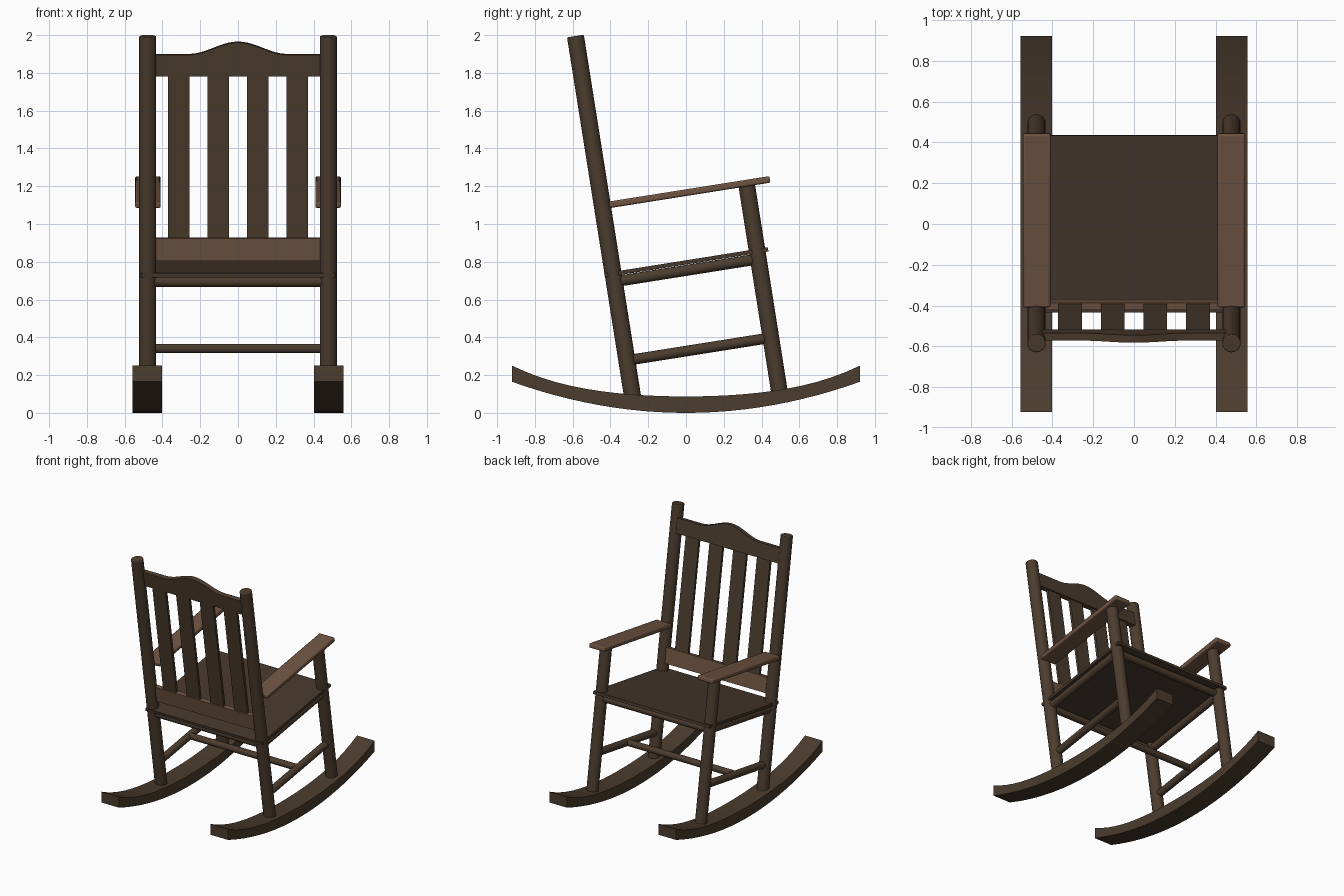
import bpy, bmesh, math
from mathutils import Matrix, Vector

if "Cube" in bpy.data.objects:
    bpy.data.objects.remove(bpy.data.objects["Cube"])

TILT = Matrix.Rotation(math.radians(9), 4, 'X')   # whole frame leans back on the rockers


def material(name, rgb):
    m = bpy.data.materials.new(name)
    m.diffuse_color = (*rgb, 1)
    m.use_nodes = True
    m.node_tree.nodes["Principled BSDF"].inputs["Base Color"].default_value = m.diffuse_color
    return m


DARK = material("dark_wood", (0.072, 0.045, 0.027))
SEAT = material("seat_wood", (0.061, 0.039, 0.025))
LIGHT = material("light_wood", (0.158, 0.088, 0.054))


def finish(bm, name, mat, matrix=TILT, bevel=0.0, smooth=True):
    bmesh.ops.recalc_face_normals(bm, faces=bm.faces)
    me = bpy.data.meshes.new(name)
    bm.to_mesh(me)
    bm.free()
    ob = bpy.data.objects.new(name, me)
    bpy.context.collection.objects.link(ob)
    me.materials.append(mat)
    ob.matrix_world = matrix
    if bevel:
        mod = ob.modifiers.new("bevel", 'BEVEL')
        mod.width, mod.segments = bevel, 2
    if smooth:
        bpy.ops.object.select_all(action='DESELECT')
        ob.select_set(True)
        bpy.context.view_layer.objects.active = ob
        bpy.ops.object.shade_smooth_by_angle(angle=math.radians(35))
    return ob


def rod(name, a, b, r, mat=DARK, bevel=0.0):
    """Round bar between two points of the untilted frame."""
    a, b = Vector(a), Vector(b)
    d = b - a
    place = Matrix.Translation((a + b) / 2) @ d.to_track_quat('Z', 'Y').to_matrix().to_4x4()
    bm = bmesh.new()
    bmesh.ops.create_cone(bm, cap_ends=True, segments=32, radius1=r, radius2=r,
                          depth=d.length, matrix=place)
    return finish(bm, name, mat, bevel=bevel)


def board(name, lo, hi, mat, bevel=0.0):
    """Flat board given by two opposite corners of the untilted frame."""
    lo, hi = Vector(lo), Vector(hi)
    bm = bmesh.new()
    bmesh.ops.create_cube(bm, size=1, matrix=Matrix.Translation((lo + hi) / 2)
                          @ Matrix.Diagonal((*(hi - lo), 1)))
    return finish(bm, name, mat, bevel=bevel, smooth=bevel > 0)


def extrude(name, outline, offset, mat, matrix):
    """Closed outline pushed along an offset."""
    bm = bmesh.new()
    face = bm.faces.new([bm.verts.new(p) for p in outline])
    new = bmesh.ops.extrude_face_region(bm, geom=[face])["geom"]
    bmesh.ops.translate(bm, vec=offset, verts=[v for v in new if isinstance(v, bmesh.types.BMVert)])
    return finish(bm, name, mat, matrix)


LEG_X, BACK, FRONT = 0.478, -0.266, 0.506

for s, side in ((-1, "left"), (1, "right")):
    x = s * LEG_X
    # posts
    rod(f"back_post_{side}", (x, BACK, 0.12), (x, BACK, 2.062), 0.045, bevel=0.005)
    rod(f"front_post_{side}", (x, FRONT, 0.04), (x, FRONT, 1.14), 0.044)
    # side rails
    rod(f"seat_rail_{side}", (x, BACK, 0.745), (x, FRONT, 0.745), 0.029)
    rod(f"side_stretcher_{side}", (x, BACK, 0.323), (x, FRONT, 0.323), 0.028)
    # armrest
    a, b = sorted((s * 0.409, s * 0.545))
    board(f"armrest_{side}", (a, -0.23, 1.134), (b, 0.632, 1.169), LIGHT, bevel=0.009)
    # curved rocker
    ys = [-0.922 + 1.844 * i / 24 for i in range(25)]
    x0 = s * 0.48 - 0.0775
    bottom = [(x0, y, 0.194 * y * y) for y in ys]
    top = [(x0, y, 0.087 + 0.12 * y * y + 0.085 * y ** 4) for y in reversed(ys)]
    extrude(f"rocker_{side}", bottom + top, (0.155, 0, 0), DARK, Matrix())

# cross rails
for name, f in (("back", BACK), ("front", FRONT)):
    rod(f"seat_rail_{name}", (-LEG_X, f, 0.745), (LEG_X, f, 0.745), 0.027)
rod("cross_stretcher", (-LEG_X, 0.12, 0.326), (LEG_X, 0.12, 0.326), 0.025)

# seat and lower back board
board("seat", (-0.513, -0.312, 0.776), (0.513, 0.565, 0.798), SEAT)
board("lower_back_board", (-0.45, -0.272, 0.857), (0.45, -0.237, 0.978), LIGHT)

# back slats
for i in range(4):
    c = (i - 1.5) * 0.209
    board(f"back_slat_{i + 1}", (c - 0.058, -0.262, 0.96), (c + 0.058, -0.241, 1.87), DARK)

# crest rail with a raised middle
crest = [(-0.45, -0.268, 1.845), (0.45, -0.268, 1.845)]
for i in range(37):
    x = 0.45 - 0.9 * i / 36
    rise = 0.066 * math.cos(math.pi * x / 0.52) ** 2 if abs(x) < 0.26 else 0
    crest.append((x, -0.268, 1.961 + rise))
extrude("crest_rail", crest, (0, 0.037, 0), DARK, TILT)
